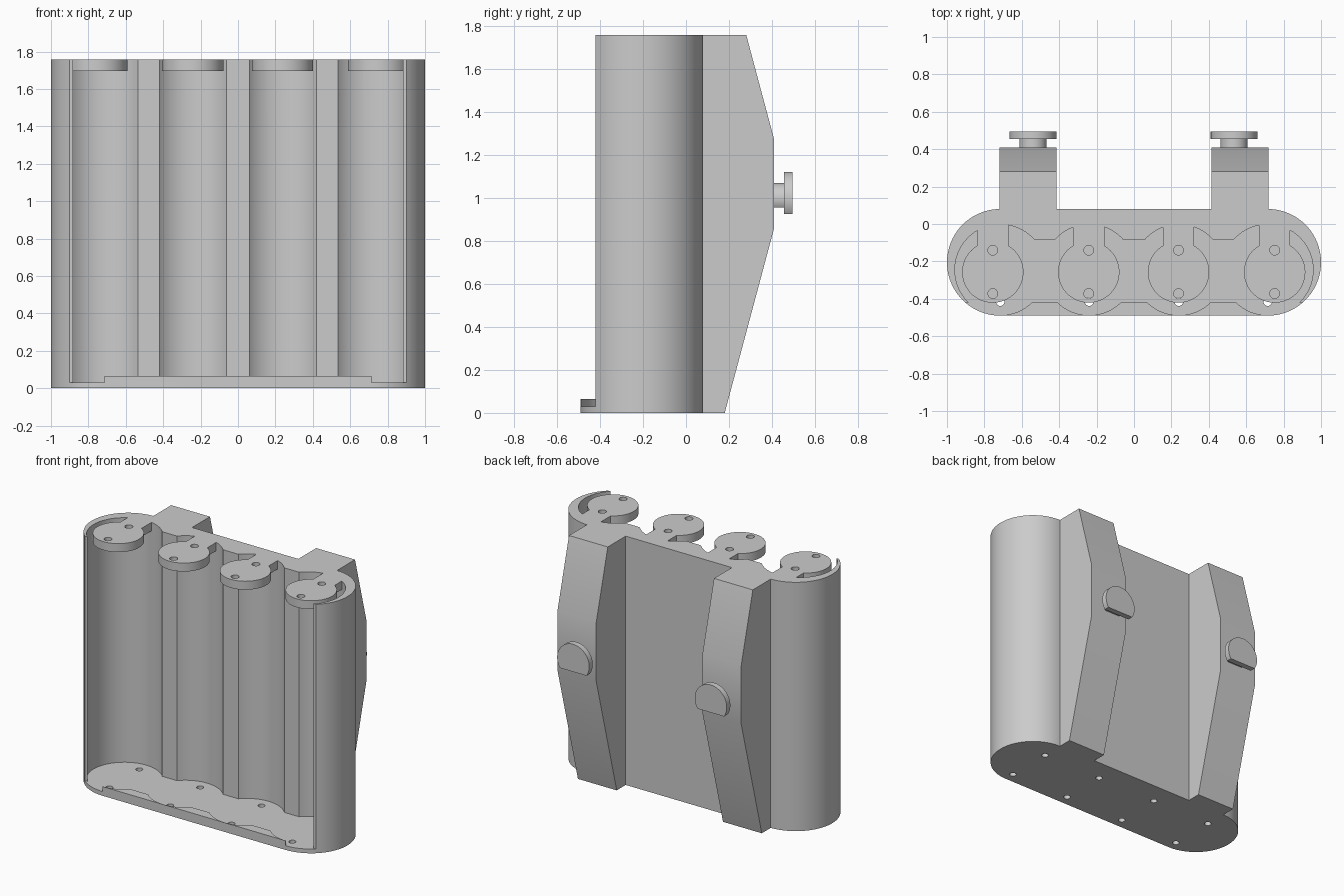
import bpy, bmesh
from math import sin, cos, pi
from mathutils import Vector

cube = bpy.data.objects.get("Cube")
if cube:
    bpy.data.objects.remove(cube, do_unlink=True)

grey = bpy.data.materials.new("plain grey")
grey.use_nodes = True
colour = (0.6, 0.6, 0.6, 1)
grey.diffuse_color = colour
grey.node_tree.nodes["Principled BSDF"].inputs["Base Color"].default_value = colour

HEIGHT, FLOOR, LIP = 1.757, 0.03, 0.065
END_X, END_Y, END_R = 0.715, -0.205, 0.285
FRONT = -0.42


def prism(name, points, low, high, axis="z"):
    """Extrude a closed outline along one axis."""
    place = {"z": lambda a, b, c: (a, b, c),
             "x": lambda a, b, c: (c, a, b),
             "y": lambda a, b, c: (a, c, b)}[axis]
    bm = bmesh.new()
    base = bm.faces.new([bm.verts.new(place(a, b, low)) for a, b in points])
    top = bmesh.ops.extrude_face_region(bm, geom=[base])["geom"]
    move = Vector(place(0, 0, high - low))
    bmesh.ops.translate(bm, vec=move, verts=[v for v in top if isinstance(v, bmesh.types.BMVert)])
    bmesh.ops.recalc_face_normals(bm, faces=bm.faces)
    mesh = bpy.data.meshes.new(name)
    bm.to_mesh(mesh)
    bm.free()
    mesh.materials.append(grey)
    obj = bpy.data.objects.new(name, mesh)
    bpy.context.collection.objects.link(obj)
    return obj


def arc(x, y, r, start=0, end=2 * pi, n=64):
    full = end - start >= 2 * pi - 0.001
    steps = n if full else n + 1
    return [(x + r * cos(start + (end - start) * i / n),
             y + r * sin(start + (end - start) * i / n)) for i in range(steps)]


def rect(x0, x1, y0, y1):
    return [(x0, y0), (x1, y0), (x1, y1), (x0, y1)]


def combine(target, other, operation):
    """Apply a boolean and discard the helper."""
    other.hide_render = True
    mod = target.modifiers.new("cut", "BOOLEAN")
    mod.operation, mod.solver, mod.object = operation, "EXACT", other
    bpy.context.view_layer.objects.active = target
    bpy.ops.object.modifier_apply(modifier=mod.name)
    bpy.data.objects.remove(other, do_unlink=True)


def cut(target, points, low, high):
    combine(target, prism("cutter", points, low, high), "DIFFERENCE")


def smooth(obj):
    bpy.ops.object.select_all(action="DESELECT")
    obj.select_set(True)
    bpy.context.view_layer.objects.active = obj
    bpy.ops.object.shade_smooth_by_angle(angle=0.5)


# Round-ended shell
outline = (arc(END_X, END_Y, END_R, -pi / 2, pi / 2, 40)
           + arc(-END_X, END_Y, END_R, pi / 2, 3 * pi / 2, 40))
body = prism("dispenser_body", outline, 0, HEIGHT)

# Tapered ribs on the back
rib_side = [(0, 0), (0.18, 0), (0.41, 0.86), (0.41, 1.27), (0.28, HEIGHT), (0, HEIGHT)]
for x0, x1 in ((-0.718, -0.415), (0.415, 0.718)):
    combine(body, prism("rib", rib_side, x0, x1, "x"), "UNION")

# Open front, lower at the rounded corners than along the lip
cut(body, rect(-1.1, 1.1, -0.6, FRONT), LIP, 2)
for x0, x1 in ((-1.1, -END_X), (END_X, 1.1)):
    cut(body, rect(x0, x1, -0.6, FRONT), FLOOR, 2)

# Four merged round channels with two drain holes each
cut(body, rect(-0.7, 0.7, FRONT, -0.082), FLOOR, 2)
for x in (-END_X, -0.24, 0.24, END_X):
    cut(body, arc(x, -0.245, 0.243), FLOOR, 2)
for x in (-END_X, -0.24, 0.24, END_X):
    for y in (-0.415, -0.08):
        cut(body, arc(x, y, 0.023, n=24), -0.1, 0.05)

# Top discs joined to the back wall by necks, each with two pin holes
for x in (-0.755, -0.242, 0.238, 0.752):
    disc = prism("disc", arc(x, -0.257, 0.164), 1.697, HEIGHT)
    combine(disc, prism("neck", rect(x - 0.083, x + 0.083, -0.2, 0.03), 1.697, HEIGHT), "UNION")
    for y in (-0.14, -0.372):
        cut(disc, arc(x, y, 0.026, n=24), 1.6, 1.9)
    combine(body, disc, "UNION")
smooth(body)

# Hanging pegs with a flat underside
for side, x in (("right", -0.54), ("left", 0.535)):
    for part, r, y0, y1 in (("peg_stem", 0.073, 0.4, 0.456), ("peg_cap", 0.125, 0.455, 0.495)):
        round_edge = [(a, max(b, 0.925)) for a, b in arc(x, 0.995, r, -pi / 5.3, pi * 1.189, 48)]
        smooth(prism(f"{side}_{part}", round_edge, y0, y1, "y"))
